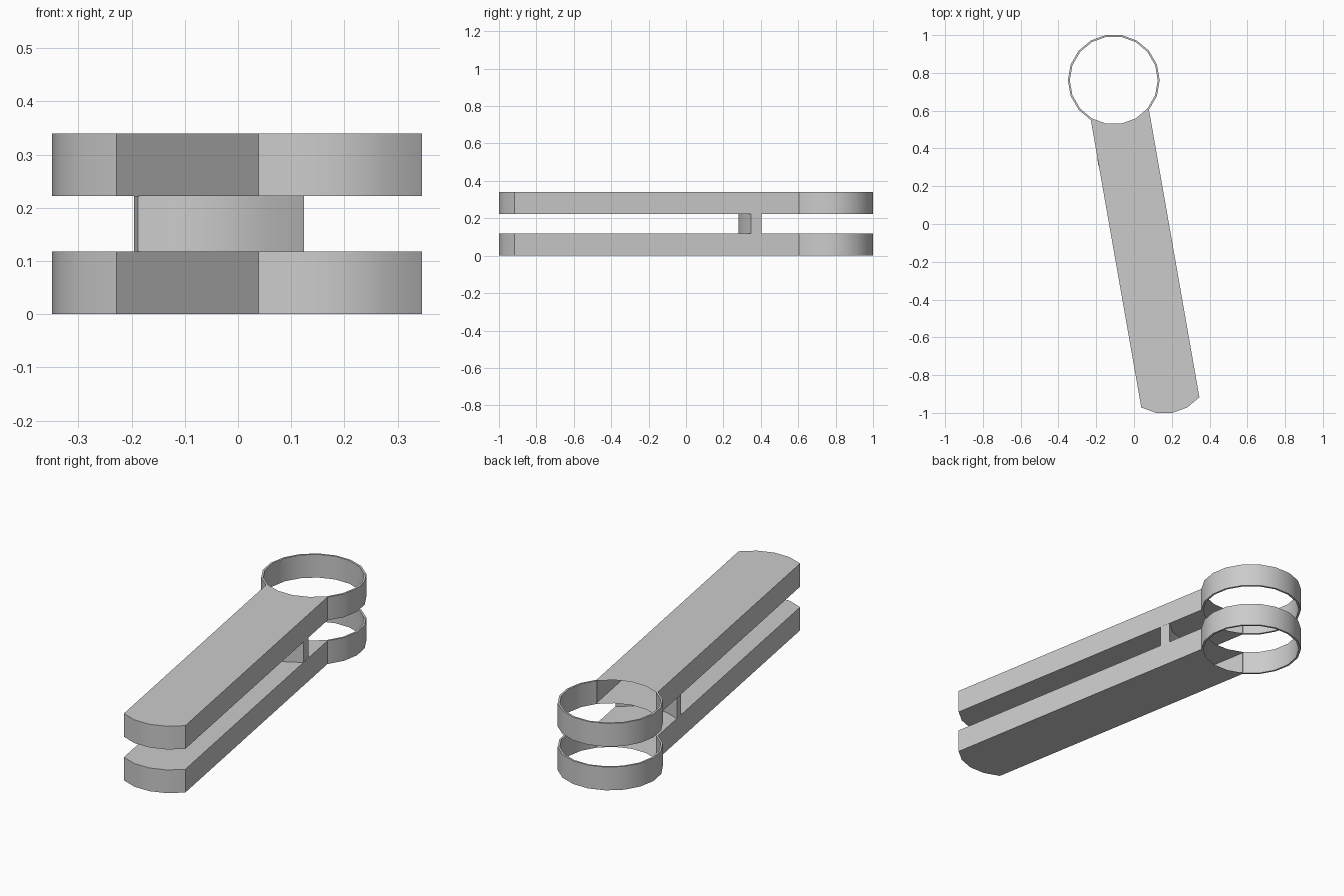
import bpy
import bmesh
from math import radians, sin, cos
from mathutils import Vector

cube = bpy.data.objects.get("Cube")
if cube:
    bpy.data.objects.remove(cube)

grey = bpy.data.materials.new("plain_grey")
grey.use_nodes = True
grey.diffuse_color = (0.6, 0.6, 0.6, 1)
grey.node_tree.nodes["Principled BSDF"].inputs["Base Color"].default_value = (0.6, 0.6, 0.6, 1)

RADIUS, INNER = 0.243, 0.233
RING_CENTRE, END_CENTRE = (-0.107, 0.761), (0.16, -0.761)
BAND = 0.118          # height of each arm
UPPER_Z = 0.222       # underside of the upper arm


def arc(centre, radius, start, stop):
    """Points every 20 degrees along an arc."""
    step = 20 if stop > start else -20
    return [Vector((centre[0] + radius * cos(radians(a)),
                    centre[1] + radius * sin(radians(a)), 0))
            for a in range(start, stop + step, step)]


def finish(name, bm):
    bmesh.ops.recalc_face_normals(bm, faces=bm.faces)
    mesh = bpy.data.meshes.new(name)
    bm.to_mesh(mesh)
    bm.free()
    mesh.materials.append(grey)
    obj = bpy.data.objects.new(name, mesh)
    bpy.context.collection.objects.link(obj)
    bpy.ops.object.select_all(action="DESELECT")
    obj.select_set(True)
    bpy.context.view_layer.objects.active = obj
    bpy.ops.object.shade_smooth_by_angle(angle=radians(35))
    return obj


def prism(name, outline, z0, z1, open_from=None):
    """Extrude an outline; walls from open_from onwards are left open."""
    bm = bmesh.new()
    low = [bm.verts.new((p.x, p.y, z0)) for p in outline]
    high = [bm.verts.new((p.x, p.y, z1)) for p in outline]
    bm.faces.new(low)
    bm.faces.new(high)
    n = len(outline)
    for i in range(n if open_from is None else open_from):
        j = (i + 1) % n
        bm.faces.new((low[i], low[j], high[j], high[i]))
    return finish(name, bm)


def ring(name, z0, z1):
    """Thin band running round from one side of the arm to the other."""
    bm = bmesh.new()
    sections = []
    for o, i in zip(arc(RING_CENTRE, RADIUS, -40, 240), arc(RING_CENTRE, INNER, -40, 240)):
        sections.append([bm.verts.new((p.x, p.y, z))
                         for p, z in ((o, z0), (o, z1), (i, z1), (i, z0))])
    for a, b in zip(sections, sections[1:]):
        for k in range(4):
            m = (k + 1) % 4
            bm.faces.new((a[k], a[m], b[m], b[k]))
    bm.faces.new(sections[0])
    bm.faces.new(sections[-1])
    return finish(name, bm)


# Hollow arm: rounded closed front, straight sides, open into the ring
front = arc(END_CENTRE, RADIUS, -120, -40)
corners = arc(RING_CENTRE, RADIUS, -120, -40)
mouth = arc(RING_CENTRE, INNER, -40, -120)
arm_outline = [corners[0]] + front + [corners[-1]] + mouth

for label, z in (("lower", 0), ("upper", UPPER_Z)):
    prism(label + "_arm", arm_outline, z, z + BAND, open_from=len(front) + 1)
    ring(label + "_ring", z, z + BAND)

# Curved spacer joining the two arms
spacer_front = arc((-0.0665, 0.519), RADIUS, -120, -40)
spacer_front[-1] = Vector((0.124, 0.348, 0))
spacer_back = arc((-0.0735, 0.561), RADIUS, -40, -120)
prism("spacer", spacer_front + spacer_back, BAND, UPPER_Z)
